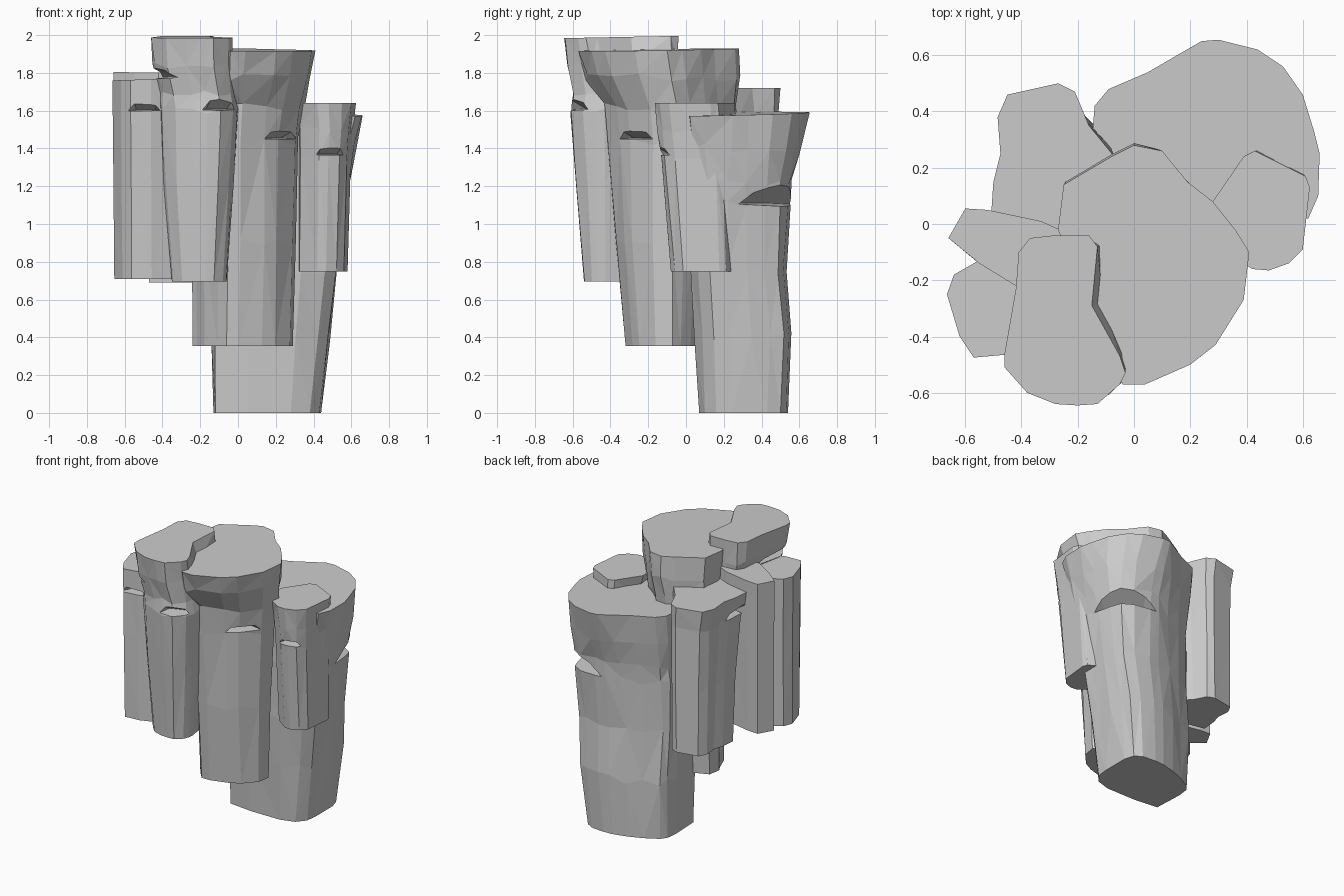
import bpy, bmesh, random
from math import radians
from mathutils import Vector, Matrix

if "Cube" in bpy.data.objects:
    bpy.data.objects.remove(bpy.data.objects["Cube"])

random.seed(4)


def make_object(name, bm):
    bmesh.ops.recalc_face_normals(bm, faces=bm.faces)
    mesh = bpy.data.meshes.new(name)
    bm.to_mesh(mesh)
    bm.free()
    obj = bpy.data.objects.new(name, mesh)
    bpy.context.collection.objects.link(obj)
    return obj


def notch_cutter(x, y, z, angle, width, depth, height):
    """Wedge pointing into the rock: flat ledge below, sloping ceiling, pinched ends."""
    bm = bmesh.new()
    out = 0.15
    tall = height * (out + depth) / depth
    w = width / 2
    pts = [(-depth, -w * .6, 0), (-depth, w * .6, 0),
           (out, -w * 2.2, -.02), (out, w * 2.2, -.02),
           (out, -w * .8, tall), (out, w * .8, tall)]
    v = [bm.verts.new(p) for p in pts]
    for f in ((0, 1, 3, 2), (0, 1, 5, 4), (2, 3, 5, 4), (0, 2, 4), (1, 3, 5)):
        bm.faces.new([v[i] for i in f])
    cutter = make_object("notch_cutter", bm)
    cutter.data.transform(Matrix.Translation((x, y, z)) @ Matrix.Rotation(radians(angle), 4, 'Z'))
    cutter.hide_render = True
    return cutter


def normalised(outline):
    """Outline scaled to a unit box, plus the box centre."""
    xs, ys = zip(*outline)
    lo, hi = Vector((min(xs), min(ys))), Vector((max(xs), max(ys)))
    unit = [Vector(((x - lo.x) / (hi.x - lo.x), (y - lo.y) / (hi.y - lo.y))) for x, y in outline]
    return unit, (lo + hi) / 2


def pillar(name, outline, levels, top, tilt=(0, 0), notch=(), jitter=.008, base=None):
    """Loft from base shape to top outline through boxes (z, x0, x1, y0, y1), bottom first."""
    top_unit, mid = normalised(outline)
    base_unit = normalised(base or outline)[0]
    bm = bmesh.new()
    rings = []
    for i, (z, x0, x1, y0, y1) in enumerate(levels):
        blend = (i / len(levels)) ** 2
        ring = []
        for b, t in zip(base_unit, top_unit):
            p = b.lerp(t, blend)
            j = [random.uniform(-jitter, jitter) if i else 0 for _ in range(3)]
            ring.append(bm.verts.new((x0 + p.x * (x1 - x0) + j[0],
                                      y0 + p.y * (y1 - y0) + j[1], z + j[2] * 3)))
        rings.append(ring)
    rings.append([bm.verts.new((x, y, top + (x - mid.x) * tilt[0] + (y - mid.y) * tilt[1]))
                  for x, y in outline])
    n = len(outline)
    sides = []
    for a, b in zip(rings, rings[1:]):
        for k in range(n):
            m = (k + 1) % n
            sides.append(bm.faces.new((a[k], a[m], b[m], b[k])))
    bmesh.ops.triangulate(bm, faces=sides)
    bm.faces.new(rings[0])
    bm.faces.new(rings[-1])
    obj = make_object(name, bm)
    # cut the erosion notches and bake the result
    for spec in notch:
        cutter = notch_cutter(*spec)
        mod = obj.modifiers.new("notch", 'BOOLEAN')
        mod.operation, mod.solver, mod.object = 'DIFFERENCE', 'EXACT', cutter
        deps = bpy.context.evaluated_depsgraph_get()
        baked = bpy.data.meshes.new_from_object(obj.evaluated_get(deps))
        obj.modifiers.clear()
        obj.data = baked
        bpy.data.objects.remove(cutter)
    return obj


# Large central column with flared cap
pillar("center_column",
       [(-.27, -.02), (-.25, .14), (-.08, .24), (0, .28), (.1, .26), (.19, .15), (.28, .08),
        (.36, -.02), (.41, -.1), (.39, -.27), (.29, -.43), (.2, -.5), (.04, -.57),
        (-.04, -.57), (-.1, -.47), (-.19, -.29), (-.24, -.1)],
       [(.355, -.24, .29, -.32, .13), (.9, -.24, .30, -.37, .18), (1.44, -.25, .315, -.41, .24),
        (1.62, -.26, .345, -.43, .27), (1.78, -.265, .385, -.53, .28)],
       1.922, (-.01, .015), [(.25, -.29, 1.455, -42, .24, .1, .045)])

# Tallest front column with overhanging head
pillar("front_column",
       [(-.41, -.1), (-.37, -.05), (-.28, -.04), (-.16, -.04), (-.13, -.08), (-.15, -.29),
        (-.05, -.47), (-.03, -.53), (-.05, -.57), (-.13, -.64), (-.2, -.645), (-.28, -.64),
        (-.38, -.6), (-.46, -.51), (-.46, -.46), (-.42, -.23)],
       [(.695, -.35, -.06, -.54, -.2), (1.2, -.39, -.025, -.58, -.12),
        (1.6, -.41, 0, -.61, -.06), (1.69, -.41, -.015, -.60, -.05),
        (1.84, -.45, -.03, -.625, -.04)],
       1.99, (0, .02), [(-.09, -.575, 1.61, -70, .19, .07, .04),
                        (-.42, -.42, 1.78, 192, .4, .12, .035)], .005,
       [(-.41, -.1), (-.37, -.05), (-.28, -.04), (-.16, -.04), (-.09, -.08), (-.05, -.29),
        (-.03, -.44), (-.035, -.5), (-.06, -.57), (-.13, -.64), (-.2, -.645), (-.28, -.64),
        (-.38, -.6), (-.45, -.51), (-.46, -.46), (-.43, -.23)])

# Two slim columns on the left
pillar("left_column",
       [(-.665, -.25), (-.64, -.18), (-.5, -.1), (-.36, -.18), (-.34, -.42), (-.46, -.465),
        (-.57, -.475), (-.62, -.4)],
       [(.71, -.655, -.34, -.465, -.12), (1.3, -.66, -.34, -.47, -.11)],
       1.765, (.03, 0), [(-.49, -.47, 1.605, -92, .17, .07, .03)], .004)
pillar("left_rear_column",
       [(-.66, -.05), (-.6, .055), (-.52, .05), (-.33, .01), (-.22, -.04), (-.28, -.2),
        (-.42, -.22), (-.55, -.14)],
       [(.74, -.655, -.23, -.22, .05), (1.3, -.655, -.23, -.22, .05)],
       1.802, (-.01, 0), jitter=.004)

# Back left column
pillar("back_left_column",
       [(-.485, .38), (-.45, .46), (-.27, .5), (-.21, .47), (-.16, .35), (-.07, .24),
        (-.16, 0), (-.3, -.05), (-.51, 0), (-.5, .15), (-.475, .25)],
       [(.69, -.47, -.1, .11, .49), (1.15, -.475, -.09, .08, .49), (1.57, -.485, -.08, .03, .49)],
       1.72, notch=[(-.47, .13, 1.58, 190, .2, .07, .035)], jitter=.005)

# Back column, the one reaching the ground
pillar("back_column",
       [(-.15, .3), (-.14, .42), (-.09, .48), (.05, .54), (.17, .61), (.24, .65), (.3, .655),
        (.44, .62), (.53, .56), (.6, .46), (.64, .33), (.66, .25), (.655, .1), (.62, .02),
        (.45, 0), (.1, .02), (-.1, .12)],
       [(0, -.13, .44, .07, .54), (.4, -.135, .485, .05, .56), (.75, -.14, .525, .03, .535),
        (1.1, -.14, .57, .02, .55), (1.22, -.14, .595, .02, .565), (1.4, -.145, .63, .01, .61)],
       1.585, (-.02, .02), [(.45, .43, 1.11, 50, .4, .09, .045)],
       base=[(-.13, .3), (-.12, .38), (-.09, .42), (0, .47), (.1, .51), (.2, .535), (.27, .54),
             (.37, .53), (.42, .5), (.44, .43), (.44, .34), (.44, .24), (.43, .16), (.38, .1),
             (.28, .07), (.05, .07), (-.12, .09)])

# Short right column
pillar("right_column",
       [(.28, .08), (.39, .24), (.43, .26), (.61, .17), (.625, .13), (.6, -.09), (.55, -.14),
        (.48, -.165), (.42, -.16), (.3, -.08)],
       [(.748, .31, .58, -.08, .29), (1.35, .31, .595, -.135, .28), (1.5, .31, .61, -.15, .265)],
       1.64, notch=[(.49, -.13, 1.37, -75, .17, .06, .03)], jitter=.005)
